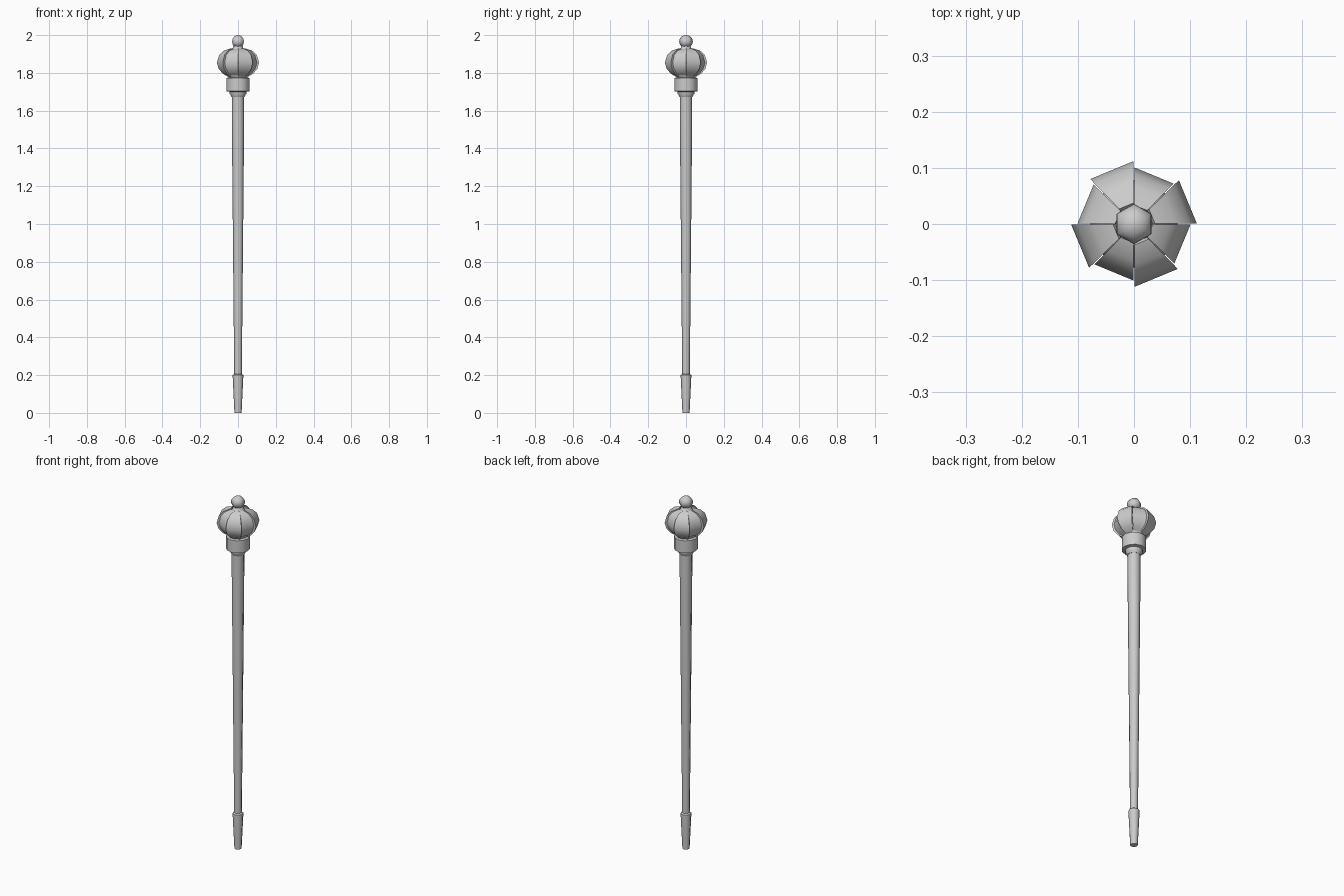
import bpy, bmesh, math

if "Cube" in bpy.data.objects:
    bpy.data.objects.remove(bpy.data.objects["Cube"])

def finish(name, bm, angle=50):
    bmesh.ops.remove_doubles(bm, verts=bm.verts, dist=1e-5)
    bmesh.ops.recalc_face_normals(bm, faces=bm.faces)
    me = bpy.data.meshes.new(name)
    bm.to_mesh(me)
    bm.free()
    ob = bpy.data.objects.new(name, me)
    bpy.context.collection.objects.link(ob)
    bpy.ops.object.select_all(action='DESELECT')
    ob.select_set(True)
    bpy.context.view_layer.objects.active = ob
    bpy.ops.object.shade_smooth_by_angle(angle=math.radians(angle))
    return ob

def lathe(name, profile, sides):
    """Closed solid of revolution from (radius, z) points."""
    bm = bmesh.new()
    rings = [[bm.verts.new((r * math.cos(2 * math.pi * i / sides),
                            r * math.sin(2 * math.pi * i / sides), z))
              for i in range(sides)] for r, z in profile]
    for a, b in zip(rings, rings[1:]):
        for i in range(sides):
            j = (i + 1) % sides
            bm.faces.new((a[i], a[j], b[j], b[i]))
    bm.faces.new(rings[0])
    bm.faces.new(rings[-1])
    return finish(name, bm)

def petal(name, outer, inner, start, end):
    """Thick curved shell filling one sector of the head."""
    bm = bmesh.new()
    loop = outer + inner[::-1]
    sides = [[bm.verts.new((r * math.cos(a), r * math.sin(a), z)) for r, z in loop]
             for a in (start, end)]
    n = len(loop)
    for i in range(n):
        j = (i + 1) % n
        bm.faces.new((sides[0][i], sides[0][j], sides[1][j], sides[1][i]))
    # Side walls as quad strips
    for s in sides:
        for i in range(n // 2 - 1):
            bm.faces.new((s[i], s[i + 1], s[n - 2 - i], s[n - 1 - i]))
    return finish(name, bm)

# Staff: tapered foot, long shaft and collar
lathe("foot_ferrule", [(0.019, 0), (0.028, 0.19), (0.028, 0.2), (0.021, 0.205)], 8)
lathe("shaft", [(0.020, 0.19), (0.033, 1.58), (0.033, 1.69)], 8)
lathe("collar", [(0.034, 1.672), (0.044, 1.69), (0.044, 1.70), (0.062, 1.703),
                 (0.062, 1.773), (0.045, 1.776), (0.045, 1.79)], 12)

# Head core and eight petals of alternating size
lathe("head_core", [(0.045, 1.77), (0.07, 1.81), (0.078, 1.855), (0.065, 1.895),
                    (0.034, 1.92), (0.022, 1.945)], 8)
profile = [(0.052, 1.780), (0.078, 1.797), (0.098, 1.822), (0.107, 1.855),
           (0.095, 1.896), (0.070, 1.919), (0.036, 1.930)]
for k in range(8):
    big = k % 2 == 0
    grow = 1.045 if big else 0.94
    outer = [(r * grow, 1.855 + (z - 1.855) * (1.0 if big else 0.96)) for r, z in profile]
    inner = [(r * 0.82, 1.855 + (z - 1.855) * 0.82) for r, z in outer]
    gap = 0.012
    petal(f"head_petal_{k + 1}", outer, inner,
          k * math.pi / 4 + gap, (k + 1) * math.pi / 4 - gap)

# Six-sided round finial
bm = bmesh.new()
bmesh.ops.create_uvsphere(bm, u_segments=6, v_segments=12, radius=0.036)
for v in bm.verts:
    v.co.z = v.co.z * 0.95 + 1.9658
finish("finial_ball", bm, 65)
